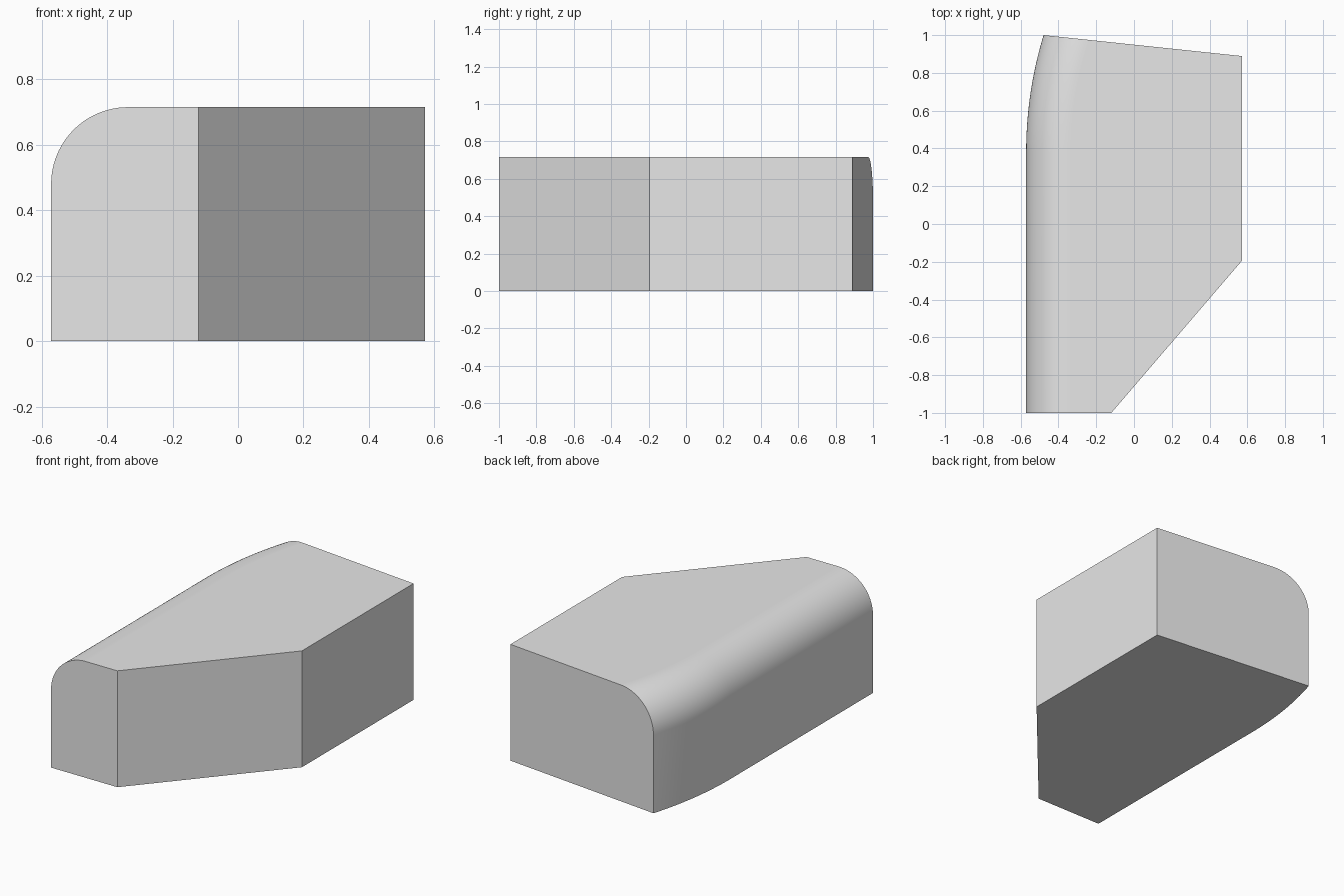
import bpy
import bmesh
from math import sin, cos, asin, atan2, pi

if "Cube" in bpy.data.objects:
    bpy.data.objects.remove(bpy.data.objects["Cube"])

SIDE = 0.571        # half width
HEIGHT = 0.715
FILLET = 0.235      # radius of the rounded upper edge
BOW = 2.13          # plan radius of the curved rear part of the wall
BOW_START = 0.38
FILLET_STEPS, BOW_STEPS = 24, 20
BACK_LEFT, BACK_RIGHT = (SIDE, 0.889), (-0.479, 1.0)

# Tilt of the slanted back and its distance from the bow centre
tilt = atan2(BACK_RIGHT[1] - BACK_LEFT[1], BACK_LEFT[0] - BACK_RIGHT[0])
centre_x = BOW - SIDE
reach = ((BACK_LEFT[0] - centre_x) * sin(tilt)
         + (BACK_LEFT[1] - BOW_START) * cos(tilt))


def wall_row(bm, inset, z):
    """One line along the bowed wall, inset inward, from front to back."""
    radius = BOW - inset
    end = tilt + asin(reach / radius)
    points = [(inset - SIDE, -1.0)]
    for i in range(BOW_STEPS + 1):
        t = end * i / BOW_STEPS
        points.append((centre_x - radius * cos(t), BOW_START + radius * sin(t)))
    return [bm.verts.new((x, y, z)) for x, y in points]


bm = bmesh.new()

# Bowed wall and rounded upper edge
rows = [wall_row(bm, 0, 0)]
for i in range(FILLET_STEPS + 1):
    a = pi / 2 * i / FILLET_STEPS
    rows.append(wall_row(bm, FILLET * (1 - cos(a)),
                         HEIGHT - FILLET + FILLET * sin(a)))
for low, high in zip(rows, rows[1:]):
    for k in range(len(low) - 1):
        face = bm.faces.new((low[k], high[k], high[k + 1], low[k + 1]))
        face.smooth = True

# Flat sides: front, chamfer, side and back
corners = [(-0.12, -1.0), (SIDE, -0.195), BACK_LEFT]
bottom = [bm.verts.new((x, y, 0)) for x, y in corners]
top = [bm.verts.new((x, y, HEIGHT)) for x, y in corners]
for i in range(len(corners) - 1):
    bm.faces.new((bottom[i], bottom[i + 1], top[i + 1], top[i]))
bm.faces.new([bottom[0], top[0]] + [row[0] for row in reversed(rows)])
bm.faces.new([top[-1], bottom[-1]] + [row[-1] for row in rows])

# Top and underside
bm.faces.new(top + rows[-1][::-1])
bm.faces.new(rows[0] + bottom[::-1])
bmesh.ops.recalc_face_normals(bm, faces=bm.faces)

mesh = bpy.data.meshes.new("rounded_block")
bm.to_mesh(mesh)
bm.free()
block = bpy.data.objects.new("rounded_block", mesh)
bpy.context.collection.objects.link(block)

# Plain grey
grey = bpy.data.materials.new("light_grey")
grey.use_nodes = True
grey.diffuse_color = (0.8, 0.8, 0.8, 1)
grey.node_tree.nodes["Principled BSDF"].inputs["Base Color"].default_value = grey.diffuse_color
mesh.materials.append(grey)
